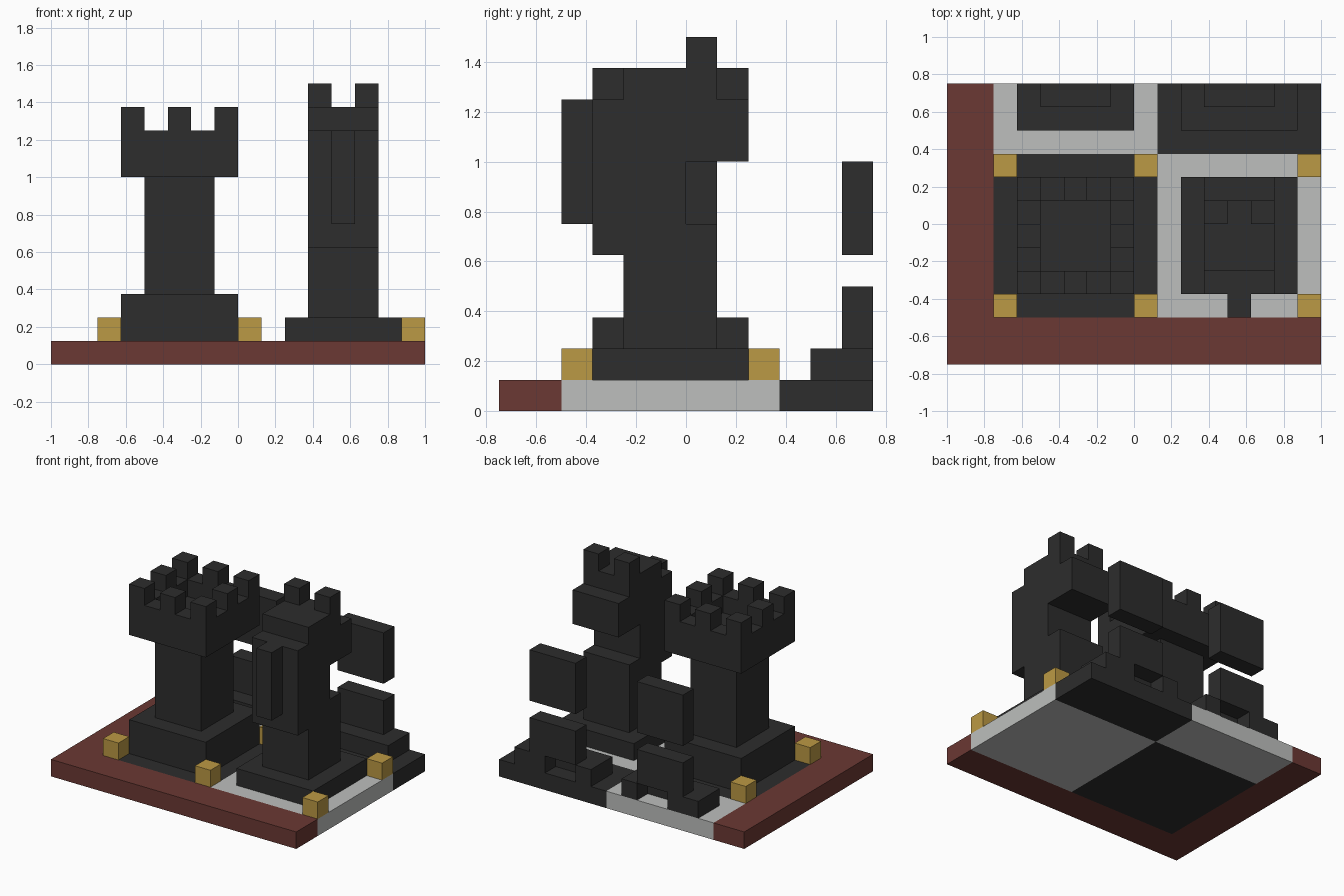
import bpy, bmesh
from mathutils import Vector

if "Cube" in bpy.data.objects:
    bpy.data.objects.remove(bpy.data.objects["Cube"], do_unlink=True)

U = 1 / 8                       # one block
ORIGIN = Vector((8, 6, 0))      # centre of the board, in blocks


def material(name, rgb):
    m = bpy.data.materials.new(name)
    m.use_nodes = True
    m.diffuse_color = (*rgb, 1)
    m.node_tree.nodes["Principled BSDF"].inputs["Base Color"].default_value = (*rgb, 1)
    return m


BLACK = material("charcoal", (0.026, 0.026, 0.026))
WHITE = material("light_grey", (0.51, 0.52, 0.51))
RED = material("red_brown", (0.147, 0.040, 0.033))
GOLD = material("gold", (0.50, 0.32, 0.058))


def prism(bm, points, sweep):
    """Sweep a flat outline into a solid."""
    face = bm.faces.new([bm.verts.new((Vector(p) - ORIGIN) * U) for p in points])
    out = bmesh.ops.extrude_face_region(bm, geom=[face], use_keep_orig=True)
    top = [v for v in out["geom"] if isinstance(v, bmesh.types.BMVert)]
    bmesh.ops.translate(bm, verts=top, vec=Vector(sweep) * U)


def finish(name, mat, bm):
    bmesh.ops.recalc_face_normals(bm, faces=bm.faces)
    mesh = bpy.data.meshes.new(name)
    bm.to_mesh(mesh)
    bm.free()
    mesh.materials.append(mat)
    bpy.context.collection.objects.link(bpy.data.objects.new(name, mesh))


def blocks(name, mat, *spans):
    """Boxes given as x, y and z ranges in blocks."""
    bm = bmesh.new()
    for (x0, x1), (y0, y1), (z0, z1) in spans:
        outline = [(x0, y0, z0), (x1, y0, z0), (x1, y1, z0), (x0, y1, z0)]
        prism(bm, outline, (0, 0, z1 - z0))
    finish(name, mat, bm)


# Board: L-shaped border and four squares
bm = bmesh.new()
prism(bm, [(0, 0, 0), (16, 0, 0), (16, 2, 0), (2, 2, 0), (2, 12, 0), (0, 12, 0)], (0, 0, 1))
finish("board_border", RED, bm)
blocks("dark_squares", BLACK, ((2, 9), (2, 9), (0, 1)), ((9, 16), (9, 12), (0, 1)))
blocks("light_squares", WHITE, ((9, 16), (2, 9), (0, 1)), ((2, 9), (9, 12), (0, 1)))

# Gold corner markers
blocks("corner_markers", GOLD,
       *[((x, x + 1), (y, y + 1), (1, 2)) for x in (2, 8, 15) for y in (2, 8)])

# Tower piece: foot, shaft, hollow crown and battlements
blocks("tower_foot", BLACK, ((3, 8), (3, 8), (1, 3)))
blocks("tower_shaft", BLACK, ((4, 7), (4, 7), (3, 8)))
blocks("tower_crown", BLACK, ((3, 8), (3, 8), (8, 9)),
       *[((3, 8), (y, y + 1), (9, 10)) for y in (3, 7)],
       *[((x, x + 1), (4, 7), (9, 10)) for x in (3, 7)])
blocks("tower_battlements", BLACK,
       *[((x, x + 1), (y, y + 1), (10, 11))
         for x in (3, 5, 7) for y in (3, 5, 7) if (x, y) != (5, 5)])

# Horse piece: foot, side profile, nose and ears
blocks("horse_foot", BLACK, ((10, 15), (3, 8), (1, 2)))
profile = [(4, 2), (7, 2), (7, 6), (6, 6), (6, 8), (8, 8), (8, 10),
           (7, 10), (7, 11), (4, 11), (4, 10), (3, 10), (3, 5), (4, 5)]
bm = bmesh.new()
prism(bm, [(11, y, z) for y, z in profile], (3, 0, 0))
finish("horse_body", BLACK, bm)
blocks("horse_nose", BLACK, ((12, 13), (2, 3), (6, 10)))
blocks("horse_ears", BLACK, *[((x, x + 1), (6, 7), (11, 12)) for x in (11, 13)])

# Two cut-off back pieces: notched foot, lower body and separate head
for side, x, notch in (("right", 3, (5, 7)), ("left", 10, (11, 13))):
    blocks(side + "_pawn_foot", BLACK, ((x, x + 5), (10, 11), (1, 2)),
           ((x, notch[0]), (11, 12), (1, 2)), ((notch[1], x + 5), (11, 12), (1, 2)))
    blocks(side + "_pawn_body", BLACK, ((x + 1, x + 4), (11, 12), (2, 4)))
    blocks(side + "_pawn_head", BLACK, ((x + 1, x + 4), (11, 12), (5, 8)))
